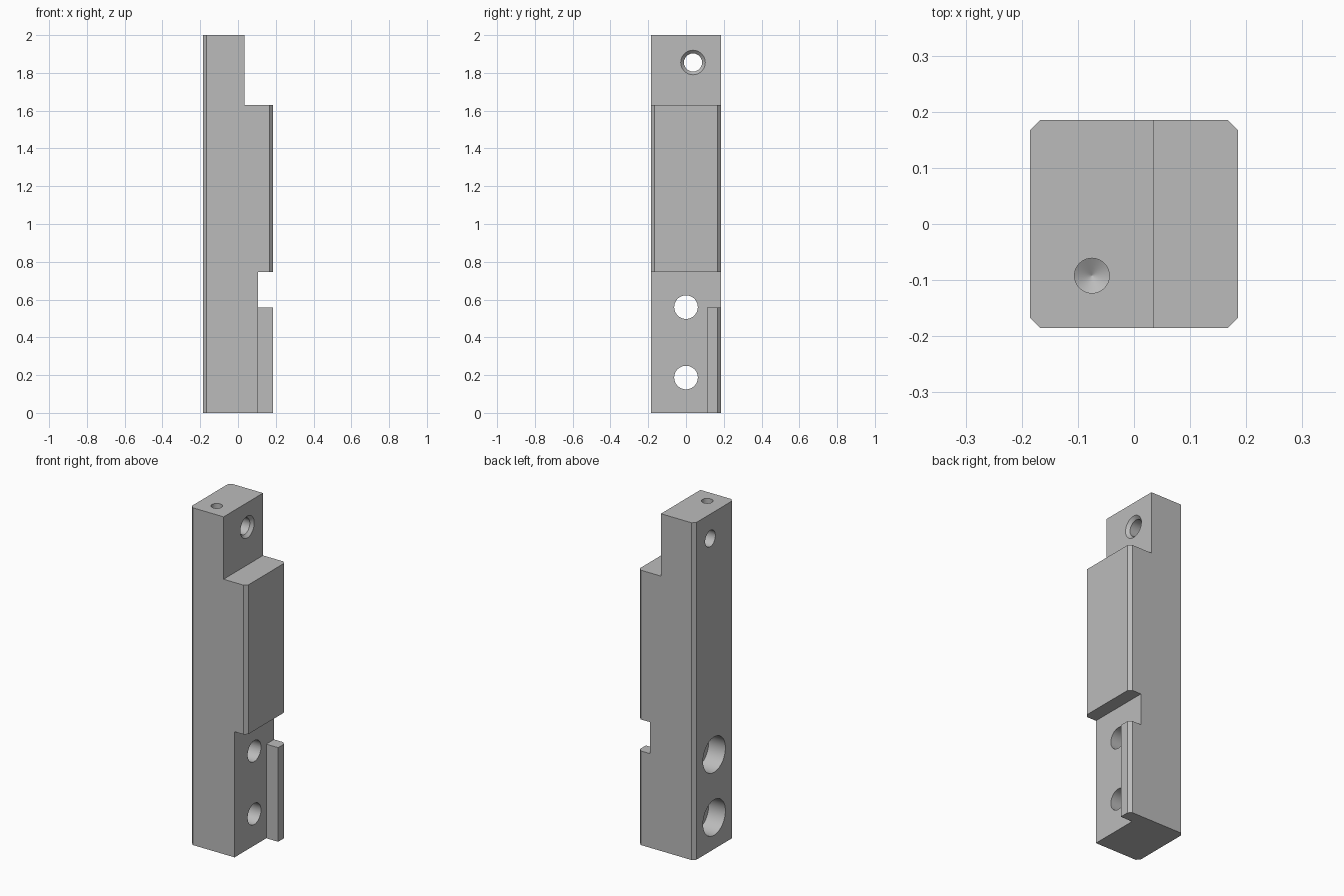
import bpy, bmesh, math
from mathutils import Matrix, Vector

cube = bpy.data.objects.get("Cube")
if cube:
    bpy.data.objects.remove(cube, do_unlink=True)

HALF, CHAMFER = 0.185, 0.018
LIP_X, STEP_X = 0.107, 0.035

steel = bpy.data.materials.new("plain grey")
steel.use_nodes = True
grey = (0.5, 0.5, 0.5, 1)
steel.diffuse_color = grey
steel.node_tree.nodes["Principled BSDF"].inputs["Base Color"].default_value = grey


def to_object(name, bm):
    bmesh.ops.recalc_face_normals(bm, faces=bm.faces)
    mesh = bpy.data.meshes.new(name)
    bm.to_mesh(mesh)
    bm.free()
    mesh.materials.append(steel)
    obj = bpy.data.objects.new(name, mesh)
    bpy.context.collection.objects.link(obj)
    return obj


def box(name, lo, hi):
    bm = bmesh.new()
    bmesh.ops.create_cube(bm, size=1)
    lo, hi = Vector(lo), Vector(hi)
    for v in bm.verts:
        v.co = (lo + hi) / 2 + v.co * (hi - lo)
    return to_object(name, bm)


def turned(name, profile, matrix, sides=48):
    """Solid of revolution about z from (height, radius) pairs, then placed."""
    bm = bmesh.new()
    rings = []
    for h, r in profile:
        rings.append([bm.verts.new((r * math.cos(2 * math.pi * i / sides),
                                    r * math.sin(2 * math.pi * i / sides), h))
                      for i in range(sides)])
    for a, b in zip(rings, rings[1:]):
        for i in range(sides):
            j = (i + 1) % sides
            bm.faces.new((a[i], a[j], b[j], b[i]))
    bm.faces.new(rings[0])
    bm.faces.new(rings[-1])
    bmesh.ops.transform(bm, matrix=matrix, verts=bm.verts)
    return to_object(name, bm)


def cross_hole(name, y, z, profile):
    # Profile heights become x positions
    place = Matrix.Translation((0, y, z)) @ Matrix.Rotation(math.pi / 2, 4, "Y")
    return turned(name, profile, place)


# Square bar with chamfered long edges
bm = bmesh.new()
inner = HALF - CHAMFER
outline = []
for sx, sy in ((1, 1), (-1, 1), (-1, -1), (1, -1)):
    pair = [(sx * HALF, sy * inner), (sx * inner, sy * HALF)]
    outline += pair if sx * sy > 0 else pair[::-1]
base = bm.faces.new([bm.verts.new((x, y, 0)) for x, y in outline])
top = bmesh.ops.extrude_face_region(bm, geom=[base])["geom"]
bmesh.ops.translate(bm, vec=(0, 0, 2),
                    verts=[g for g in top if isinstance(g, bmesh.types.BMVert)])
bar = to_object("bar", bm)

# Steps and notches
cutters = [
    box("top_step", (STEP_X, -1, 1.63), (1, 1, 3)),
    box("cross_notch", (LIP_X, -1, 0.558), (1, 1, 0.745)),
    box("lower_recess", (LIP_X, -1, -1), (1, 0.112, 0.65)),
]

# Counterbored screw holes
for label, z in (("lower", 0.187), ("upper", 0.56)):
    floor = -HALF + 0.11
    cutters.append(cross_hole(label + "_screw_hole", 0, z,
                   [(-0.4, 0.105), (floor, 0.105), (floor, 0.0625), (0.4, 0.0625)]))

# Countersunk hole near the top
cutters.append(cross_hole("countersunk_hole", 0.037, 1.855,
               [(-0.4, 0.048), (STEP_X - 0.017, 0.048), (STEP_X, 0.065), (0.4, 0.065)]))

# Drilled blind hole in the top end
cutters.append(turned("drilled_hole", [(1.78, 0.0005), (1.798, 0.031), (2.1, 0.031)],
                      Matrix.Translation((-0.075, -0.092, 0))))

bpy.context.view_layer.objects.active = bar
bar.select_set(True)
for cutter in cutters:
    cutter.hide_render = True
    mod = bar.modifiers.new(cutter.name, "BOOLEAN")
    mod.operation = "DIFFERENCE"
    mod.solver = "EXACT"
    mod.object = cutter
    bpy.ops.object.modifier_apply(modifier=mod.name)
    bpy.data.objects.remove(cutter, do_unlink=True)

bpy.ops.object.shade_smooth_by_angle(angle=math.radians(25))
